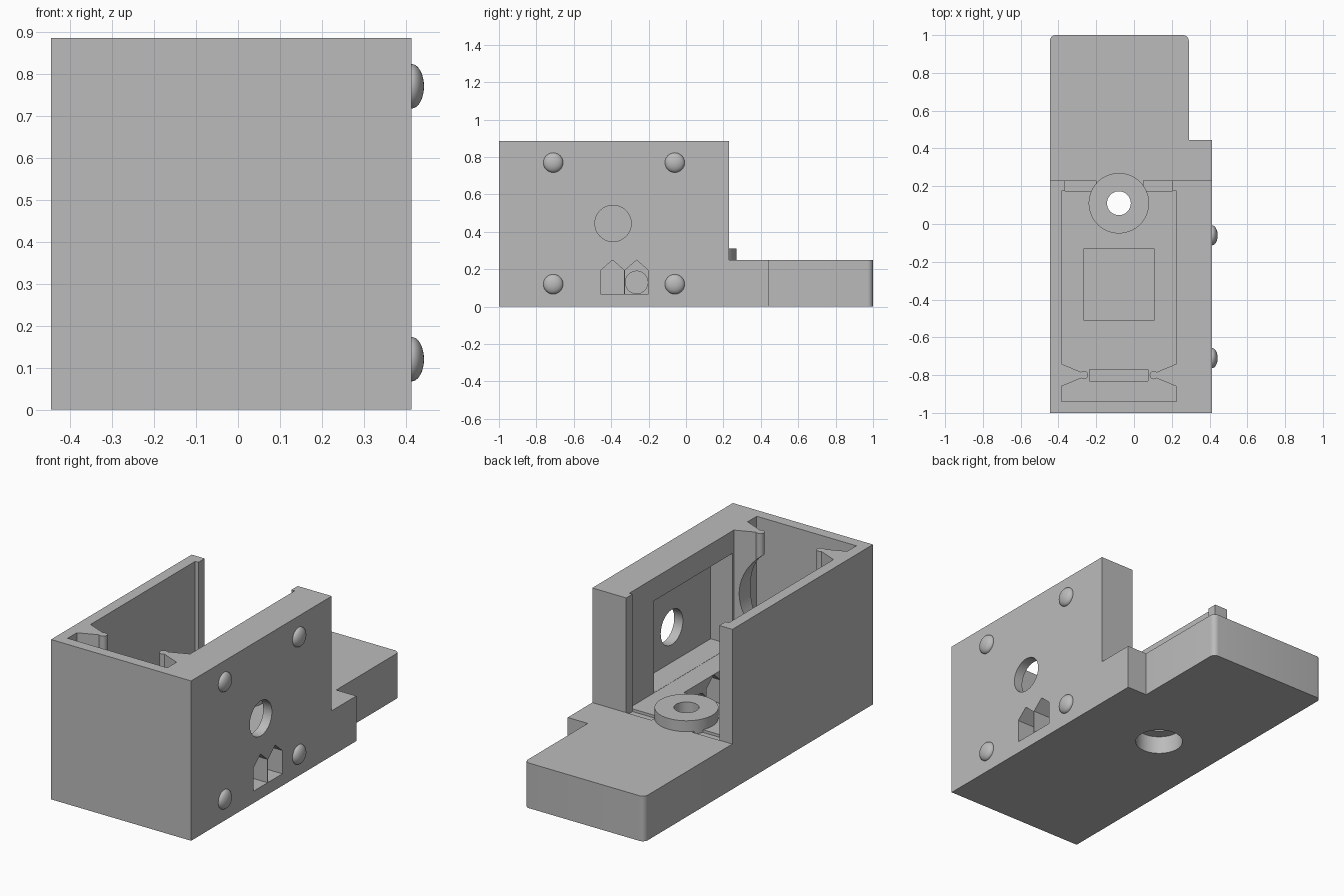
import bpy, bmesh, math

if "Cube" in bpy.data.objects:
    bpy.data.objects.remove(bpy.data.objects["Cube"], do_unlink=True)

grey = bpy.data.materials.new("plain grey")
grey.use_nodes = True
grey.diffuse_color = (0.5, 0.5, 0.5, 1)
grey.node_tree.nodes["Principled BSDF"].inputs["Base Color"].default_value = (0.5, 0.5, 0.5, 1)


def prism(name, points, axis, low, high, round_y=None):
    """Extrude a 2D outline along an axis; optionally round upright edges at one y."""
    def place(p, t):
        return {"x": (t, p[0], p[1]), "y": (p[0], t, p[1]), "z": (p[0], p[1], t)}[axis]
    bm = bmesh.new()
    rings = [[bm.verts.new(place(p, t)) for p in points] for t in (low, high)]
    for ring in rings:
        bm.faces.new(ring)
    for i in range(len(points)):
        j = (i + 1) % len(points)
        bm.faces.new((rings[0][i], rings[0][j], rings[1][j], rings[1][i]))
    if round_y is not None:
        edges = [e for e in bm.edges
                 if all(abs(v.co.y - round_y) < 0.001 for v in e.verts)
                 and abs(e.verts[0].co.z - e.verts[1].co.z) > 0.01]
        bmesh.ops.bevel(bm, geom=edges, offset=0.03, segments=6, profile=0.5, affect="EDGES")
    bmesh.ops.recalc_face_normals(bm, faces=bm.faces)
    mesh = bpy.data.meshes.new(name)
    bm.to_mesh(mesh)
    bm.free()
    mesh.materials.append(grey)
    ob = bpy.data.objects.new(name, mesh)
    bpy.context.collection.objects.link(ob)
    return ob


def box(name, x0, x1, y0, y1, z0, z1):
    return prism(name, [(x0, y0), (x1, y0), (x1, y1), (x0, y1)], "z", z0, z1)


def disc(name, a, b, r, axis, low, high, n=48):
    pts = [(a + r * math.cos(2 * math.pi * i / n), b + r * math.sin(2 * math.pi * i / n))
           for i in range(n)]
    return prism(name, pts, axis, low, high)


def combine(tool, operation):
    """Apply a boolean to the housing and discard the helper."""
    tool.hide_render = True
    bpy.context.view_layer.objects.active = housing
    mod = housing.modifiers.new(tool.name, "BOOLEAN")
    mod.operation, mod.solver, mod.object = operation, "EXACT", tool
    bpy.ops.object.modifier_apply(modifier=mod.name)
    bpy.data.objects.remove(tool, do_unlink=True)


def cut(tool):
    combine(tool, "DIFFERENCE")


def add(tool):
    combine(tool, "UNION")


LEFT, RIGHT, MID, FLOOR, TOP = -0.445, 0.413, -0.08, 0.25, 0.885

# Base plate with a stepped tail, and the tall block on it
housing = prism("housing", [(LEFT, -1), (RIGHT, -1), (RIGHT, 0.445), (0.29, 0.445),
                            (0.29, 1), (LEFT, 1)], "z", 0, FLOOR, round_y=1)
add(box("tall_block", LEFT, RIGHT, -1, 0.23, 0, TOP))

# Main cavity; the notches in its outline leave pointed ribs near the front
half = [(0.305, -0.94), (0.305, -0.86), (0.185, -0.81), (0.185, -0.79),
        (0.305, -0.74), (0.305, 0.175)]
outline = [(MID + x, y) for x, y in half] + [(MID - x, y) for x, y in reversed(half)]
cut(prism("cavity", outline, "z", FLOOR, 1))
cut(box("back_opening", -0.365, 0.205, 0.1, 0.3, FLOOR, 1))

# Round rib tips, then the large round clearance through the ribs
for side in (-1, 1):
    add(disc("rib_tip", MID + side * 0.185, -0.8, 0.022, "z", FLOOR - 0.02, TOP, 16))
cut(disc("rib_clearance", MID, 0.535, 0.28, "y", -0.9, -0.7, 64))

# Floor details: plate slot, deep square pocket, door grooves
cut(box("plate_slot", -0.235, 0.075, -0.83, -0.77, 0.2, 0.4))
cut(box("floor_pocket", -0.265, 0.105, -0.51, -0.13, 0.065, 0.4))
for x0, x1 in ((-0.365, -0.2), (0.05, 0.205)):
    cut(box("door_groove", x0, x1, 0.175, 0.23, 0.235, 0.4))

# Thick side wall: inner recess, round window and two gabled cable ports
cut(box("wall_recess", 0.15, 0.36, -0.73, -0.04, FLOOR + 0.001, 0.76))
cut(disc("round_window", -0.39, 0.445, 0.097, "x", 0.3, 0.5))
for y, depth in ((-0.393, 0.05), (-0.264, 0.3)):
    gable = [(y - 0.062, 0.066), (y + 0.062, 0.066), (y + 0.062, 0.195),
             (y, 0.249), (y - 0.062, 0.195)]
    cut(prism("cable_port", gable, "x", depth, 0.5))
cut(disc("cable_tunnel", -0.264, 0.13, 0.06, "x", 0.05, 0.35, 32))

# Raised ring with a through hole and a wide counterbore underneath
add(disc("raised_ring", MID, 0.11, 0.16, "z", 0.15, 0.31, 64))
cut(disc("ring_hole", MID, 0.11, 0.063, "z", -0.1, 0.5))
cut(disc("counterbore", MID, 0.11, 0.123, "z", -0.1, 0.1))

# Clean flat faces and shade
bm = bmesh.new()
bm.from_mesh(housing.data)
bmesh.ops.remove_doubles(bm, verts=bm.verts, dist=0.0001)
bmesh.ops.dissolve_limit(bm, angle_limit=0.005, verts=bm.verts, edges=bm.edges)
bm.to_mesh(housing.data)
bm.free()


def smooth(ob):
    bpy.ops.object.select_all(action="DESELECT")
    ob.select_set(True)
    bpy.context.view_layer.objects.active = ob
    bpy.ops.object.shade_smooth_by_angle(angle=math.radians(30))


smooth(housing)

# Four domed studs on the thick wall
for y in (-0.71, -0.06):
    for z in (0.12, 0.77):
        bpy.ops.mesh.primitive_uv_sphere_add(segments=32, ring_count=16, radius=1,
                                             location=(RIGHT, y, z))
        stud = bpy.context.object
        stud.name = "domed_stud"
        stud.scale = (0.03, 0.053, 0.053)
        stud.data.materials.append(grey)
        smooth(stud)
